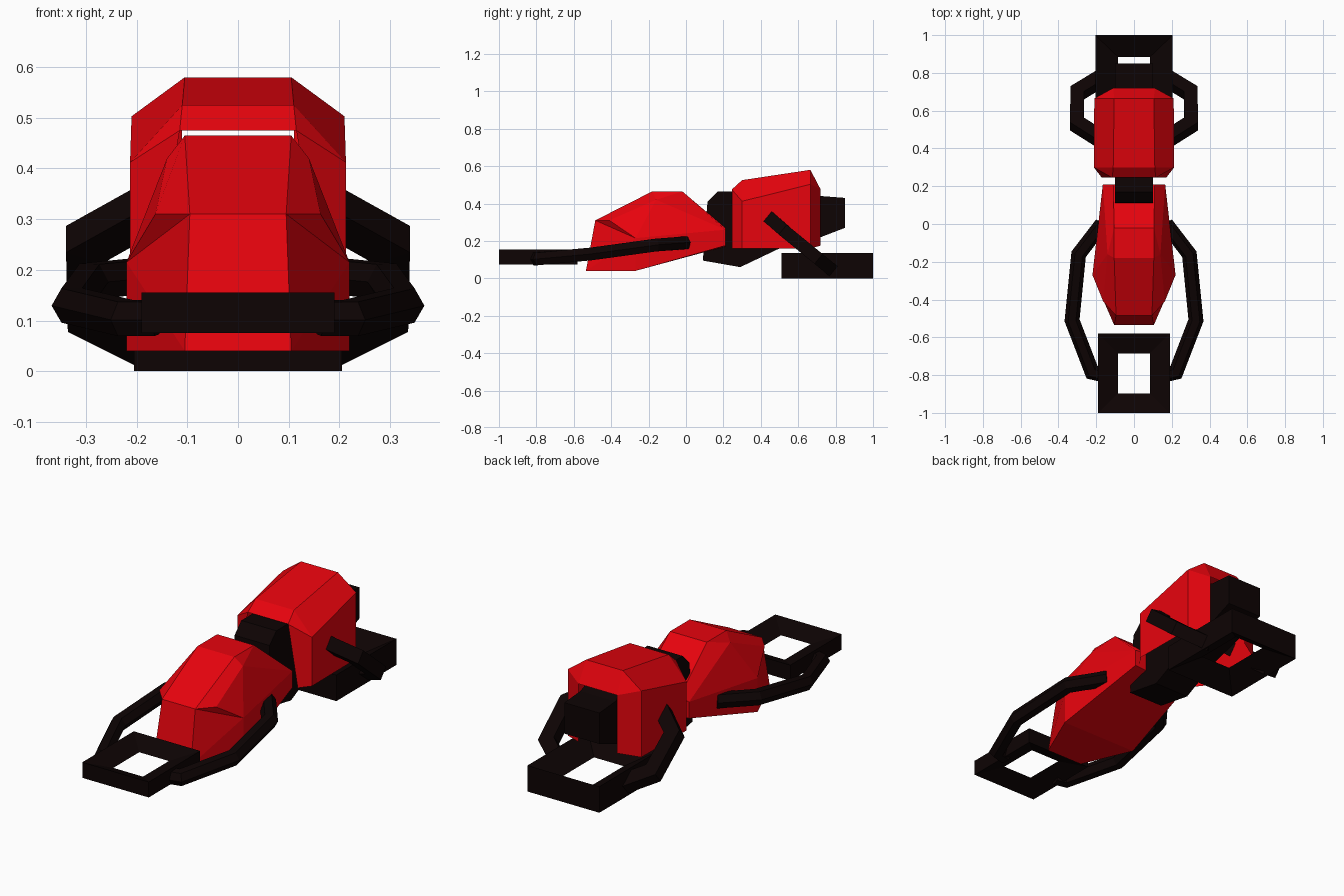
import bpy, bmesh
from mathutils import Vector

if "Cube" in bpy.data.objects:
    bpy.data.objects.remove(bpy.data.objects["Cube"])


def material(name, color):
    m = bpy.data.materials.new(name)
    m.diffuse_color = (*color, 1)
    m.use_nodes = True
    m.node_tree.nodes["Principled BSDF"].inputs["Base Color"].default_value = m.diffuse_color
    return m


RED = material("red paint", (0.8, 0.001, 0.004))
BLACK = material("black metal", (0.004, 0.001, 0.001))


def make(name, verts, faces, mat):
    me = bpy.data.meshes.new(name)
    me.from_pydata([tuple(v) for v in verts], [], faces)
    bm = bmesh.new()
    bm.from_mesh(me)
    bmesh.ops.remove_doubles(bm, verts=bm.verts, dist=1e-5)
    bmesh.ops.recalc_face_normals(bm, faces=bm.faces)
    bm.to_mesh(me)
    bm.free()
    me.materials.append(mat)
    ob = bpy.data.objects.new(name, me)
    bpy.context.collection.objects.link(ob)
    return ob


def mirrored(name, pts, half_faces, strips, mat):
    """Right half points and faces, mirrored in x, joined by strips between point pairs."""
    n = len(pts)
    verts = pts + [(-x, y, z) for x, y, z in pts]
    faces = list(half_faces) + [tuple(i + n for i in reversed(f)) for f in half_faces]
    faces += [(a, b, b + n, a + n) for a, b in strips]
    return make(name, verts, faces, mat)


def frame(name, outer, inner, z0, z1):
    """Wedge-section ring, thinning to an edge at the hole; rectangles are (half width, y min, y max)."""
    verts = []
    for (w, a, b), z in ((outer, z0), (outer, z1), (inner, (z0 + z1) / 2)):
        verts += [(-w, a, z), (w, a, z), (w, b, z), (-w, b, z)]
    faces = []
    for i in range(4):
        j = (i + 1) % 4
        for p, q in ((0, 4), (4, 8), (8, 0)):
            faces.append((p + i, p + j, q + j, q + i))
    return make(name, verts, faces, BLACK)


def sweep(name, path, normal, section):
    """Mitred sweep of a (side, up) section along a path lying near one plane."""
    pts = [Vector(p) for p in path]
    up = Vector(normal).normalized()
    k, verts = len(section), []
    for i, p in enumerate(pts):
        t0 = (p - pts[max(i - 1, 0)]).normalized()
        t1 = (pts[min(i + 1, len(pts) - 1)] - p).normalized()
        t = (t0 + t1).normalized()
        side = t.cross(up).normalized()
        miter = 1 / max(0.5, t.dot(t1 if t1.length else t0))
        verts += [p + side * s * miter + up * u for s, u in section]
    faces = [tuple(range(k)), tuple(range(len(verts) - k, len(verts)))]
    for r in range(len(pts) - 1):
        for i in range(k):
            j = (i + 1) % k
            faces.append((r * k + i, r * k + j, (r + 1) * k + j, (r + 1) * k + i))
    return make(name, verts, faces, BLACK)


# Front faceted body: centre profile 0-6, side points 7-12
body = [(.105, -.535, .04), (.095, -.485, .31), (.105, -.18, .465), (.105, -.02, .465),
        (.11, .21, .27), (.11, .21, .17), (.105, -.27, .04),
        (.14, -.16, .42), (.163, -.41, .31), (.165, .21, .26), (.165, .21, .175),
        (.22, -.27, .04), (.22, -.27, .215)]
mirrored("front_body", body,
         [(1, 2, 7, 8), (2, 3, 7), (3, 4, 9, 7), (4, 5, 10, 9), (5, 6, 11, 10), (6, 0, 11),
          (0, 1, 12), (1, 8, 12), (8, 7, 12), (7, 9, 12), (9, 10, 12), (10, 11, 12), (11, 0, 12)],
         [(i, (i + 1) % 7) for i in range(7)], RED)

# Rear arched cover, open underneath and in the middle of both ends
cover = [(.115, .245, .475), (.11, .30, .525), (.105, .665, .58), (.11, .72, .475),
         (.213, .30, .412), (.21, .665, .503),
         (.17, .245, .16), (.213, .30, .16), (.21, .665, .16), (.11, .72, .175)]
mirrored("rear_cover", cover,
         [(0, 1, 4), (1, 2, 5, 4), (2, 3, 5), (0, 4, 7, 6), (4, 5, 8, 7), (5, 3, 9, 8)],
         [(0, 1), (1, 2), (2, 3)], RED)

# Central core running through the cover, ending in the tail block
core = [(.09, .095), (.115, .41), (.17, .465), (.66, .465), (.72, .44), (.85, .43),
        (.85, .27), (.72, .22), (.50, .16), (.29, .06)]
mirrored("core_block", [(.1, y, z) for y, z in core], [tuple(range(10))],
         [(i, (i + 1) % 10) for i in range(10)], BLACK)

# Rectangular front and rear wheel frames
frame("front_frame", (.19, -1, -.58), (.085, -.897, -.685), .075, .155)
frame("rear_frame", (.205, .51, 1), (.085, .63, .885), 0, .135)

# Bent side arms, hexagonal at the front and square at the rear
hexagon = [(.039, 0), (.02, .034), (-.02, .034), (-.039, 0), (-.02, -.034), (.02, -.034)]
square = [(.036, .034), (-.036, .034), (-.036, -.034), (.036, -.034)]
for s, label in ((1, "right"), (-1, "left")):
    front = [(.17, .0, .19), (.293, -.16, .178), (.328, -.51, .13), (.222, -.785, .105),
             (.16, -.80, .105)]
    rear = [(.16, .44, .33), (.303, .53, .25), (.30, .695, .115), (.16, .78, .045)]
    sweep(label + "_front_arm", [(s * x, y, z) for x, y, z in front], (0, -.11, 1), hexagon)
    sweep(label + "_rear_arm", [(s * x, y, z) for x, y, z in rear], (0, .635, .77), square)
